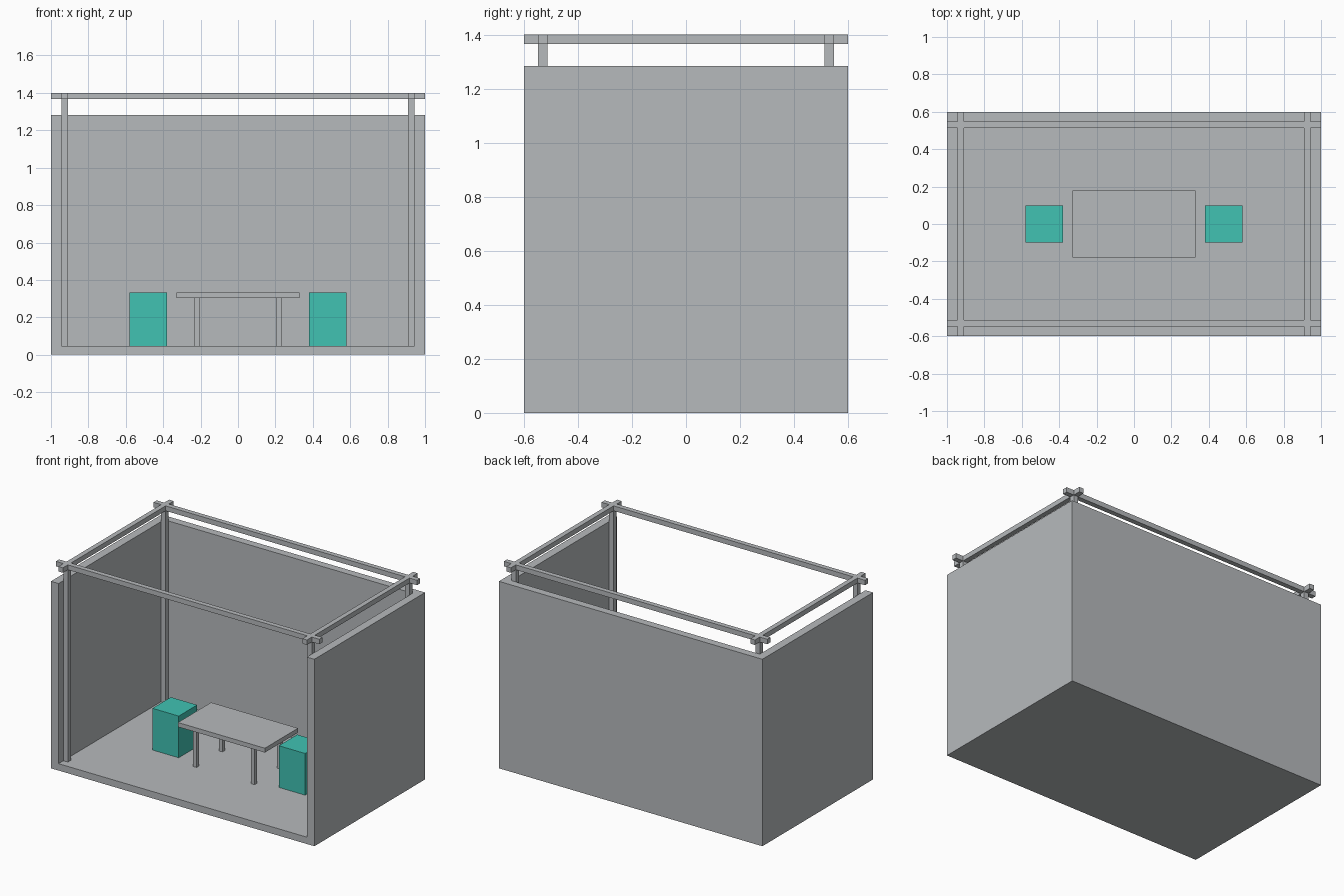
import bpy

if "Cube" in bpy.data.objects:
    bpy.data.objects.remove(bpy.data.objects["Cube"])


def material(name, rgb):
    m = bpy.data.materials.new(name)
    m.diffuse_color = (*rgb, 1)
    m.use_nodes = True
    m.node_tree.nodes["Principled BSDF"].inputs["Base Color"].default_value = m.diffuse_color
    return m


grey = material("light grey", (0.47, 0.49, 0.505))
teal = material("teal", (0.052, 0.54, 0.45))


def box(name, x, y, z, mat=grey):
    """Box from (min, max) ranges on each axis."""
    verts = [(a, b, c) for a in x for b in y for c in z]
    faces = [(0, 1, 3, 2), (4, 6, 7, 5), (0, 4, 5, 1),
             (2, 3, 7, 6), (0, 2, 6, 4), (1, 5, 7, 3)]
    me = bpy.data.meshes.new(name)
    me.from_pydata(verts, [], faces)
    me.materials.append(mat)
    ob = bpy.data.objects.new(name, me)
    bpy.context.collection.objects.link(ob)
    return ob


def around(c, half):
    return (c - half, c + half)


FLOOR, WALL, TOP = 0.047, 1.283, 1.40
BEAM = 0.017          # half thickness of posts and beams
PX, PY = 0.926, 0.53  # post centres
IN_X, IN_Y = 0.943, 0.547

# Room shell, open at the front and top
box("floor", (-IN_X, IN_X), (-0.6, IN_Y), (0, FLOOR))
box("back_wall", (-IN_X, IN_X), (IN_Y, 0.6), (0, WALL))
box("left_wall", (-1, -IN_X), (-0.6, 0.6), (0, WALL))
box("right_wall", (IN_X, 1), (-0.6, 0.6), (0, WALL))

# Post and beam frame
for sy, fb in ((-1, "front"), (1, "back")):
    box(fb + "_beam", (-1, 1), around(sy * PY, BEAM), (TOP - 2 * BEAM, TOP))
    for sx, lr in ((-1, "left"), (1, "right")):
        box(f"{fb}_{lr}_post", around(sx * PX, BEAM), around(sy * PY, BEAM),
            (FLOOR, TOP - 2 * BEAM))
for sx, lr in ((-1, "left"), (1, "right")):
    box(lr + "_beam", around(sx * PX, BEAM), (-0.6, 0.6), (TOP - 2 * BEAM, TOP))

# Table
box("table_top", (-0.33, 0.33), (-0.18, 0.18), (0.303, 0.333))
for sx in (-1, 1):
    for sy in (-1, 1):
        box("table_leg", around(sx * 0.22, 0.0135), around(sy * 0.14, 0.0135),
            (FLOOR, 0.303))

# Block stools at both ends of the table
for sx in (-1, 1):
    box("stool", around(sx * 0.48, 0.1), (-0.1, 0.1), (FLOOR, 0.333), teal)
